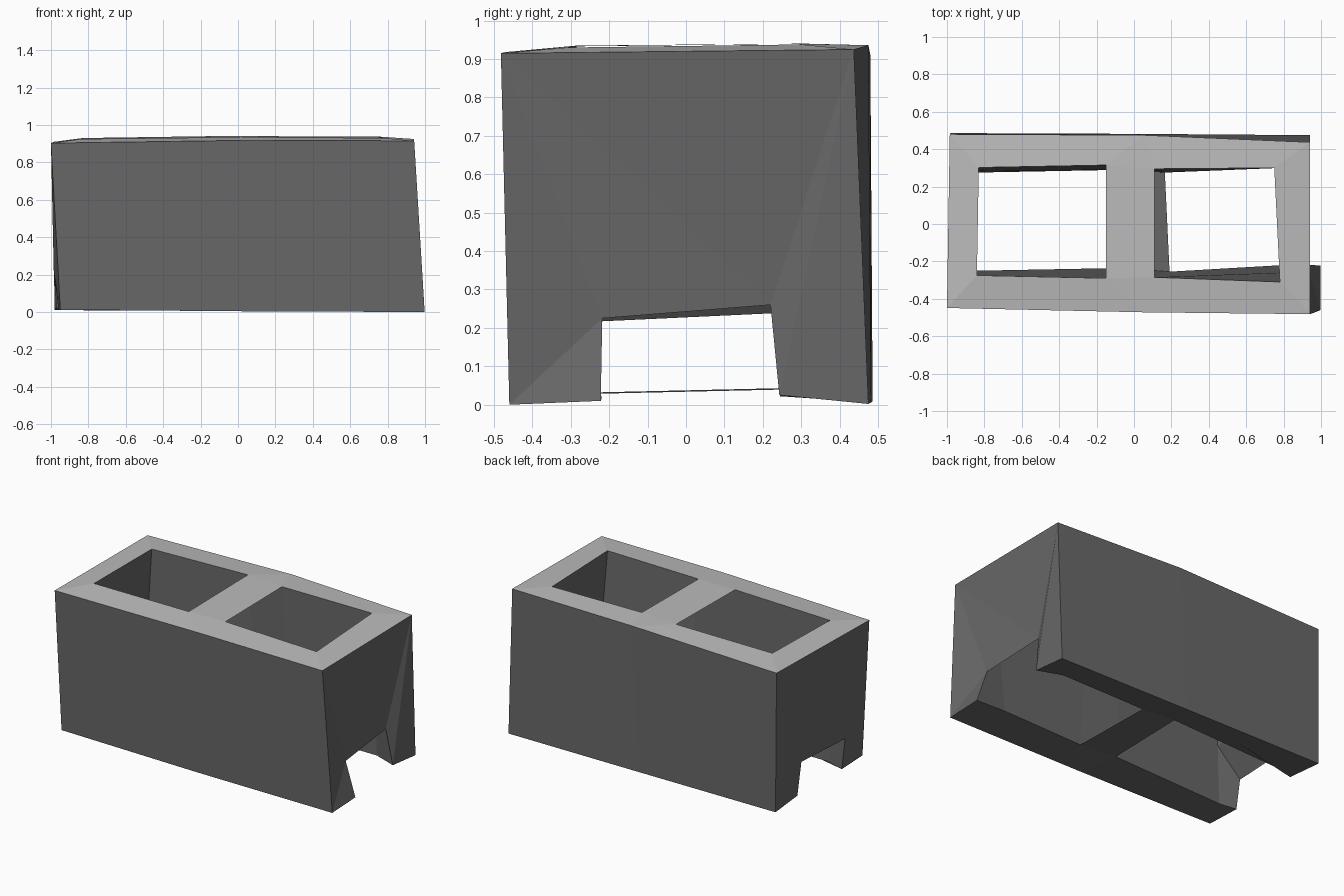
import bpy
import bmesh

if "Cube" in bpy.data.objects:
    bpy.data.objects.remove(bpy.data.objects["Cube"])


def material(name, value):
    mat = bpy.data.materials.new(name)
    mat.diffuse_color = (value, value, value, 1)
    mat.use_nodes = True
    mat.node_tree.nodes["Principled BSDF"].inputs["Base Color"].default_value = mat.diffuse_color
    return mat


dark = material("dark concrete", 0.137)
light = material("light concrete", 0.50)

# Corner points; "f"/"b" are front and back
# End points: outer bottom/top, slot outline s1-s4, core top (i), knee (k) and bottom (j)
ends = {
    "R": {"fb": (0.998, -0.46, 0.0), "s1": (0.997, -0.222, 0.01), "s2": (0.925, -0.218, 0.225),
          "s3": (0.905, 0.22, 0.26), "s4": (0.94, 0.243, 0.025), "bb": (0.94, 0.475, 0.002),
          "bt": (0.94, 0.437, 0.925), "ft": (0.942, -0.482, 0.915),
          "fi": (0.78, -0.31, 0.93), "bi": (0.75, 0.30, 0.938),
          "fk": (0.79, -0.26, 0.44), "bk": (0.775, 0.30, 0.46),
          "fj": (0.79, -0.22, 0.015), "bj": (0.785, 0.30, 0.025)},
    "L": {"fb": (-0.95, -0.45, 0.012), "s1": (-0.96, -0.225, 0.012), "s2": (-0.985, -0.222, 0.217),
          "s3": (-0.985, 0.225, 0.238), "s4": (-0.97, 0.245, 0.022), "bb": (-0.982, 0.486, 0.01),
          "bt": (-0.985, 0.48, 0.91), "ft": (-1.0, -0.449, 0.903),
          "fi": (-0.84, -0.275, 0.925), "bi": (-0.83, 0.302, 0.93),
          "fk": (-0.85, -0.262, 0.41), "bk": (-0.85, 0.285, 0.43),
          "fj": (-0.85, -0.25, 0.02), "bj": (-0.84, 0.275, 0.025)},
}
# Middle points: outer bottom and top
mid = {"fb": (0.02, -0.46, 0.004), "bb": (0.0, 0.482, 0.006),
       "ft": (0.05, -0.472, 0.918), "bt": (0.05, 0.475, 0.936)}
# Corners of the top web between the openings, and of the strip below it
web = {"fR": (0.11, -0.285, 0.935), "bR": (0.11, 0.295, 0.94),
       "fL": (-0.15, -0.29, 0.933), "bL": (-0.15, 0.315, 0.94)}
strip = {"fR": (0.19, -0.255, 0.028), "bR": (0.165, 0.275, 0.04),
         "fL": (-0.06, -0.235, 0.032), "bL": (-0.06, 0.29, 0.044)}


def make(name, faces, mats, recalc=True):
    bm = bmesh.new()
    verts = {}
    for face in faces:
        for p in face:
            if p not in verts:
                verts[p] = bm.verts.new(p)
        bm.faces.new([verts[p] for p in face])
    if recalc:
        bmesh.ops.recalc_face_normals(bm, faces=bm.faces[:])
    bm.normal_update()
    # Upward faces take the last material
    for f in bm.faces:
        f.material_index = len(mats) - 1 if f.normal.z > 0.7 else 0
    mesh = bpy.data.meshes.new(name)
    bm.to_mesh(mesh)
    bm.free()
    for m in mats:
        mesh.materials.append(m)
    obj = bpy.data.objects.new(name, mesh)
    bpy.context.collection.objects.link(obj)


faces = []
for side, e in ends.items():
    # Slotted end wall, its inner face and the top rim above it
    faces += [
        (e["ft"], e["fb"], e["s2"]),
        (e["fb"], e["s1"], e["s2"]),
        (e["ft"], e["s2"], e["s3"]),
        (e["ft"], e["s3"], e["bt"]),
        (e["bt"], e["s3"], e["s4"]),
        (e["bt"], e["s4"], e["bb"]),
        (e["s2"], e["s3"], e["bk"], e["fk"]),
        (e["fk"], e["bk"], e["bi"], e["fi"]),
        (e["ft"], e["fi"], e["bi"], e["bt"]),
    ]
    # Front and back walls: outside, top rim, inside, slot cheek, underside
    for n, low, high in (("f", "s1", "s2"), ("b", "s4", "s3")):
        t, b, i, k, j = (e[n + c] for c in "tbikj")
        w, s = web[n + side], strip[n + side]
        faces += [
            (t, b, mid[n + "b"], mid[n + "t"]),
            (t, i, w, mid[n + "t"]),
            (i, k, j, s, w),
            (e[low], e[high], k, j),
            (b, e[low], j, s, mid[n + "b"]),
        ]
# Wall pieces beside the web
for n in "fb":
    faces += [
        (mid[n + "t"], web[n + "L"], web[n + "R"]),
        (web[n + "L"], web[n + "R"], strip[n + "R"], strip[n + "L"]),
        (mid[n + "b"], strip[n + "L"], strip[n + "R"]),
    ]
make("block_shell", faces, [dark, light])

# Top web between the openings
make("top_web", [tuple(web[c] for c in ("fL", "fR", "bR", "bL"))], [dark, light], False)

# Bottom strip joining the two walls
make("bottom_strip", [tuple(strip[c] for c in ("fL", "bL", "bR", "fR"))], [dark], False)
